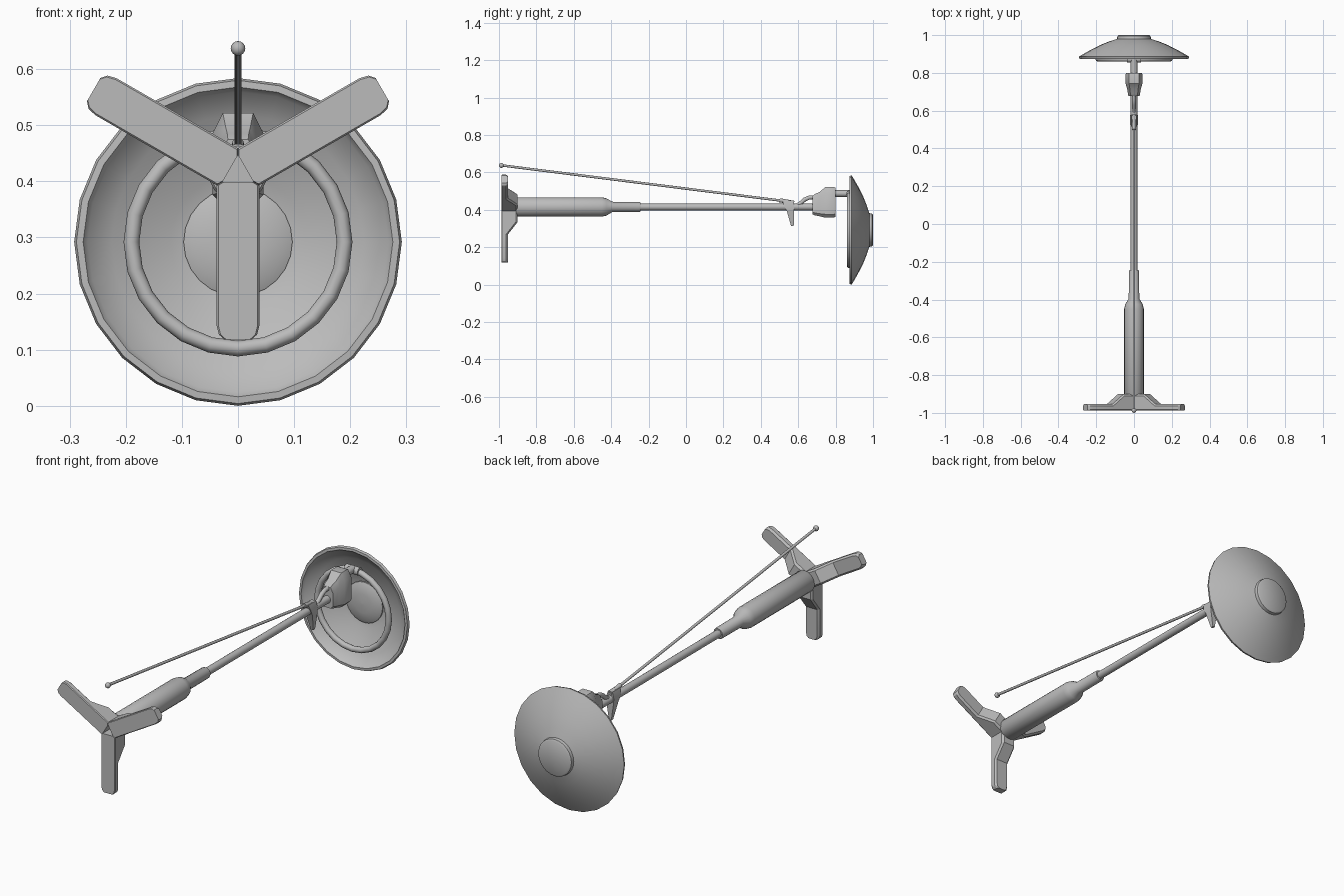
import bpy, bmesh
from math import sin, cos, pi, radians
from mathutils import Vector

if "Cube" in bpy.data.objects:
    bpy.data.objects.remove(bpy.data.objects["Cube"], do_unlink=True)

grey = bpy.data.materials.new("plain_grey")
grey.use_nodes = True
COLOUR = (0.5, 0.5, 0.5, 1)
grey.diffuse_color = COLOUR
grey.node_tree.nodes["Principled BSDF"].inputs["Base Color"].default_value = COLOUR

AXIS_Z = 0.415    # height of the pole axis
SHADE_Z = 0.292   # height of the shade axis


def finish(name, bm, angle=35):
    bmesh.ops.remove_doubles(bm, verts=bm.verts, dist=1e-5)
    bmesh.ops.recalc_face_normals(bm, faces=bm.faces)
    mesh = bpy.data.meshes.new(name)
    bm.to_mesh(mesh)
    bm.free()
    mesh.materials.append(grey)
    ob = bpy.data.objects.new(name, mesh)
    bpy.context.collection.objects.link(ob)
    bpy.ops.object.select_all(action='DESELECT')
    ob.select_set(True)
    bpy.context.view_layer.objects.active = ob
    bpy.ops.object.shade_smooth_by_angle(angle=radians(angle))
    return ob


def loft(name, rings, angle=35):
    """Skin a row of equal-sized cross-sections and cap both ends."""
    bm = bmesh.new()
    rows = [[bm.verts.new(p) for p in ring] for ring in rings]
    n = len(rows[0])
    for a, b in zip(rows, rows[1:]):
        for i in range(n):
            j = (i + 1) % n
            bm.faces.new((a[i], a[j], b[j], b[i]))
    bm.faces.new(rows[0])
    bm.faces.new(rows[-1])
    return finish(name, bm, angle)


def lathe(name, profile, z, n=24):
    """Turn (radius, y) points around an axis along y at height z."""
    rings = [[(max(r, 1e-4) * sin(2 * pi * i / n), y,
               z + max(r, 1e-4) * cos(2 * pi * i / n)) for i in range(n)]
             for r, y in profile]
    return loft(name, rings)


def tube(name, path, radius, n=12):
    """Round bar along a path of points."""
    pts = [Vector(p) for p in path]
    rings = []
    for i, p in enumerate(pts):
        d = (pts[min(i + 1, len(pts) - 1)] - pts[max(i - 1, 0)]).normalized()
        u = d.orthogonal().normalized() if abs(d.x) > 0.9 else Vector((1, 0, 0))
        u = (u - d * u.dot(d)).normalized()
        v = d.cross(u)
        rings.append([p + radius * (u * cos(2 * pi * k / n) + v * sin(2 * pi * k / n))
                      for k in range(n)])
    return loft(name, rings, 40)


# Base: three flat feet that thicken towards the hub
FRONT, HUB, FOOT = -0.987, -0.9, -0.953
stations = [(0.016, 0.0277, HUB), (0.022, 0.038, HUB), (0.08, 0.038, HUB),
            (0.148, 0.038, FOOT), (0.272, 0.038, FOOT),
            (0.288, 0.034, FOOT), (0.297, 0.024, FOOT)]
for name, deg in (("base_leg_left", 30), ("base_leg_right", 150), ("base_leg_lower", 270)):
    a = radians(deg)
    rings = []
    for r, w, back in stations:
        section = [(-w, FRONT + 0.004), (-w + 0.003, FRONT), (w - 0.003, FRONT),
                   (w, FRONT + 0.004), (w, back - 0.01), (w - 0.008, back),
                   (-w + 0.008, back), (-w, back - 0.01)]
        rings.append([(r * cos(a) - s * sin(a), y, AXIS_Z + r * sin(a) + s * cos(a))
                      for s, y in section])
    loft(name, rings, 25)

# Stem: thick sleeve, collar and slim pole
lathe("stem_sleeve", [(0.048, -0.908), (0.052, -0.902), (0.052, -0.45), (0.046, -0.425),
                      (0.028, -0.395), (0.027, -0.25), (0.024, -0.243),
                      (0.0, -0.243)], AXIS_Z, 20)
tube("pole", [(0, -0.26, AXIS_Z), (0, 0.7, AXIS_Z)], 0.018, 16)


# Lamp holder: chamfered body that narrows towards the pole
def octagon(y, w, low, high):
    c = 0.4 * w
    half = [(w, low + c), (w, high - 2 * c), (w - c, high), (-w + c, high),
            (-w, high - 2 * c), (-w, low + c), (-w + c, low), (w - c, low)]
    return [(x, y, z) for x, z in half]


loft("lamp_holder", [octagon(0.677, 0.03, 0.375, 0.475), octagon(0.69, 0.032, 0.37, 0.485),
                     octagon(0.715, 0.036, 0.365, 0.495), octagon(0.745, 0.045, 0.358, 0.522),
                     octagon(0.79, 0.045, 0.358, 0.522), octagon(0.8, 0.042, 0.362, 0.518)], 30)

# Link from the holder to the shade ring
RING_R, RING_Y = 0.19, 0.873
JOINT_Z = SHADE_Z + RING_R
tube("shade_link", [(0, 0.79, JOINT_Z + 0.005), (0, RING_Y, JOINT_Z + 0.005)], 0.018)
tube("shade_joint", [(-0.036, RING_Y, JOINT_Z), (0.036, RING_Y, JOINT_Z)], 0.019)

# Shade: shallow thin-walled dish with a raised crown and an inner lens
lathe("shade", [(0, 1.0), (0.08, 1.0), (0.088, 0.995), (0.09, 0.98), (0.13, 0.967),
                (0.18, 0.947), (0.235, 0.919), (0.27, 0.899), (0.292, 0.886),
                (0.288, 0.874), (0.276, 0.873), (0.268, 0.887), (0.225, 0.912),
                (0.17, 0.939), (0.12, 0.958), (0.09, 0.967), (0, 0.975)], SHADE_Z)
lathe("lens", [(0.097, 0.97), (0.097, 0.958), (0.08, 0.95), (0.045, 0.944),
               (0, 0.942)], SHADE_Z)

# Ring inside the shade
bm = bmesh.new()
N, M = 24, 10
grid = []
for i in range(N):
    a = 2 * pi * i / N
    row = []
    for k in range(M):
        b = 2 * pi * k / M
        r = RING_R + 0.014 * cos(b)
        row.append(bm.verts.new((r * sin(a), RING_Y + 0.014 * sin(b), SHADE_Z + r * cos(a))))
    grid.append(row)
for i in range(N):
    for k in range(M):
        p, q, k2 = grid[i], grid[(i + 1) % N], (k + 1) % M
        bm.faces.new((p[k], p[k2], q[k2], q[k]))
finish("shade_ring", bm, 60)

# Curved cable from the pole into the holder
tube("cable", [(0, 0.585, 0.42), (0, 0.61, 0.433), (0, 0.635, 0.455),
               (0, 0.66, 0.466), (0, 0.69, 0.467)], 0.011)

# Pull rod with its knob, sleeve and trigger-shaped clamp
tube("pull_rod", [(0, -0.99, 0.638), (0, 0.54, 0.445)], 0.0065)
tube("rod_sleeve", [(0, 0.5, 0.451), (0, 0.578, 0.437)], 0.011)
bm = bmesh.new()
bmesh.ops.create_uvsphere(bm, u_segments=12, v_segments=8, radius=0.013)
bmesh.ops.translate(bm, verts=bm.verts, vec=(0, -0.987, 0.637))
finish("rod_knob", bm, 60)
loft("clamp", [[(-w, y0, z), (w, y0, z), (w, y1, z), (-w, y1, z)]
               for z, y0, y1, w in ((0.45, 0.515, 0.575, 0.012), (0.42, 0.525, 0.577, 0.021),
                                    (0.39, 0.54, 0.577, 0.018), (0.312, 0.562, 0.576, 0.006))])
